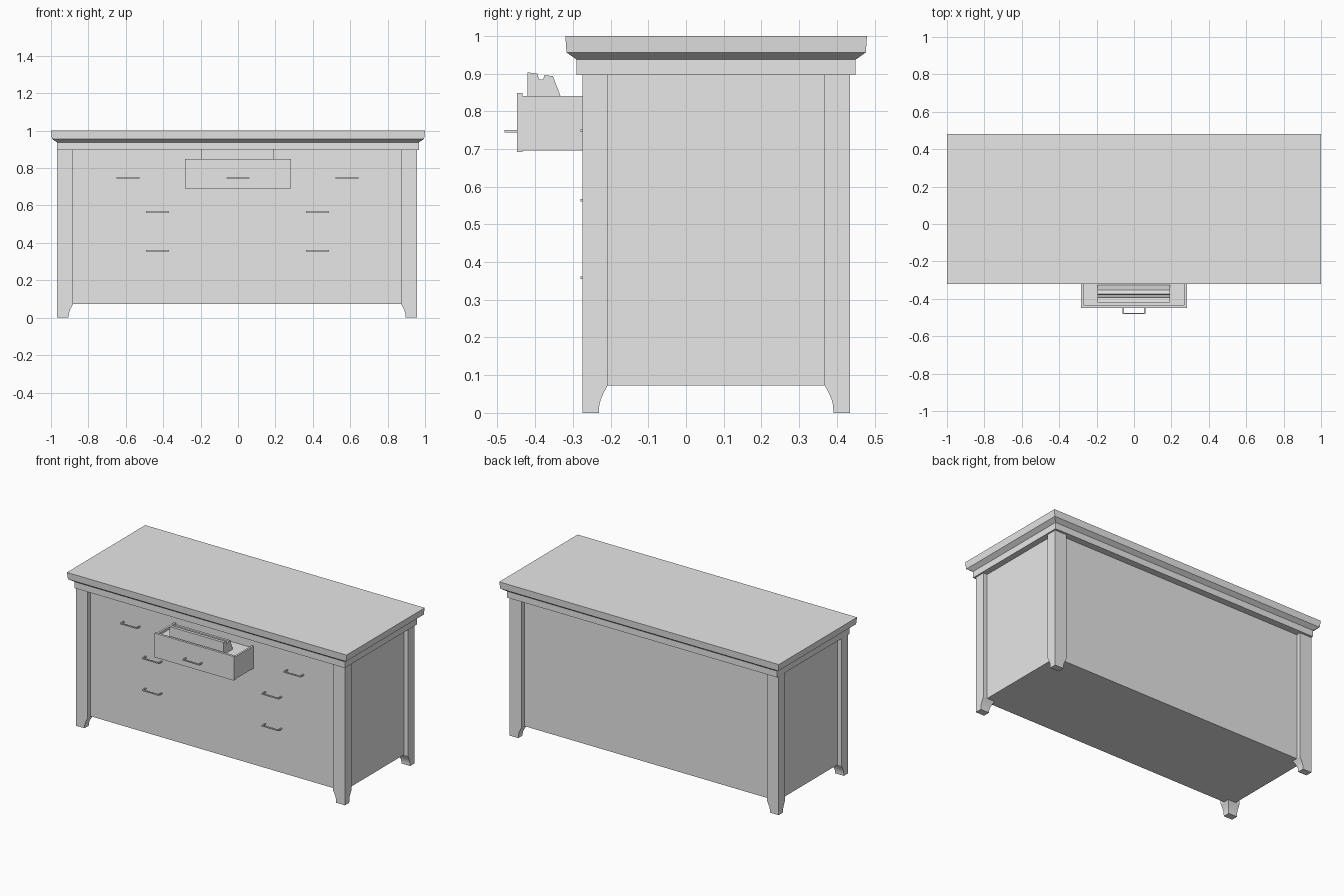
import bpy
import bmesh

cube = bpy.data.objects.get("Cube")
if cube:
    bpy.data.objects.remove(cube, do_unlink=True)

grey = bpy.data.materials.new("plain_grey")
grey.use_nodes = True
GREY = (0.8, 0.8, 0.8, 1)
grey.diffuse_color = GREY
for node in grey.node_tree.nodes:
    if node.type == 'BSDF_PRINCIPLED':
        node.inputs["Base Color"].default_value = GREY


def finish(name, bm):
    bmesh.ops.recalc_face_normals(bm, faces=bm.faces)
    mesh = bpy.data.meshes.new(name)
    bm.to_mesh(mesh)
    bm.free()
    mesh.materials.append(grey)
    obj = bpy.data.objects.new(name, mesh)
    bpy.context.collection.objects.link(obj)
    return obj


def loft(name, rings):
    """Solid through a stack of rings with equal point counts."""
    bm = bmesh.new()
    loops = [[bm.verts.new(p) for p in ring] for ring in rings]
    n = len(loops[0])
    for a, b in zip(loops, loops[1:]):
        for i in range(n):
            j = (i + 1) % n
            bm.faces.new((a[i], a[j], b[j], b[i]))
    bm.faces.new(loops[0])
    bm.faces.new(loops[-1])
    return finish(name, bm)


def rect(x0, x1, y0, y1, z):
    return [(x0, y0, z), (x1, y0, z), (x1, y1, z), (x0, y1, z)]


def box(name, x0, x1, y0, y1, z0, z1):
    return loft(name, [rect(x0, x1, y0, y1, z) for z in (z0, z1)])


# Table top: apron, sloped moulding and slab in one stepped profile
CY = 0.08
loft("table_top", [rect(-hx, hx, CY - hy, CY + hy, z) for hx, hy, z in (
    (0.967, 0.37, 0.896), (0.967, 0.37, 0.937),
    (0.995, 0.397, 0.956), (1.0, 0.4, 1.0))])

# Cabinet body, recessed between the legs
CX, HX, HY, RECESS = -0.005, 0.9625, 0.355, 0.029
FRONT = CY - HY + RECESS
box("cabinet_body", CX - HX + RECESS, CX + HX - RECESS,
    FRONT, CY + HY - RECESS, 0.073, 0.9)

# Corner legs with feet curving in on the inner faces
for sx, side in ((-1, "right"), (1, "left")):
    for sy, end in ((-1, "front"), (1, "back")):
        rings = []
        for z, inset in ((0, 0.023), (0.02, 0.022), (0.036, 0.018),
                         (0.052, 0.011), (0.073, 0), (0.9, 0)):
            x, y = CX + sx * HX, CY + sy * HY
            rings.append(rect(x, x - sx * (0.085 - inset),
                              y, y - sy * (0.067 - inset), z))
        loft(f"{end}_{side}_leg", rings)

# Open drawer
DX, DF = 0.284, -0.448
box("drawer_front", -DX, DX, DF, DF + 0.015, 0.692, 0.848)
box("drawer_floor", -DX, DX, DF + 0.01, FRONT + 0.01, 0.696, 0.825)
for s, side in ((-1, "right"), (1, "left")):
    box(f"drawer_{side}_side", s * DX, s * (DX - 0.013),
        DF + 0.01, FRONT + 0.01, 0.696, 0.84)

# Grooved holder standing in the drawer
profile = [(-0.42, 0.82), (-0.42, 0.903), (-0.394, 0.9), (-0.39, 0.884),
           (-0.379, 0.884), (-0.375, 0.896), (-0.353, 0.893), (-0.325, 0.82)]
loft("drawer_holder", [[(x, y, z) for y, z in profile] for x in (-0.195, 0.192)])


# Bar handles on two posts
def handle(name, x, y, z):
    hw, t = 0.061, 0.0035
    box(name + "_bar", x - hw, x + hw, y - 0.034, y - 0.027, z - t, z + t)
    for s, side in ((-1, "right"), (1, "left")):
        box(f"{name}_{side}_post", x + s * hw, x + s * (hw - 0.008),
            y - 0.03, y + 0.005, z - t, z + t)


handle("drawer_handle", 0, DF, 0.747)
for row, x, z in (("upper", 0.585, 0.748), ("middle", 0.428, 0.564), ("lower", 0.428, 0.358)):
    for s, side in ((-1, "right"), (1, "left")):
        handle(f"{row}_{side}_handle", CX / 2 + s * x, FRONT, z)
